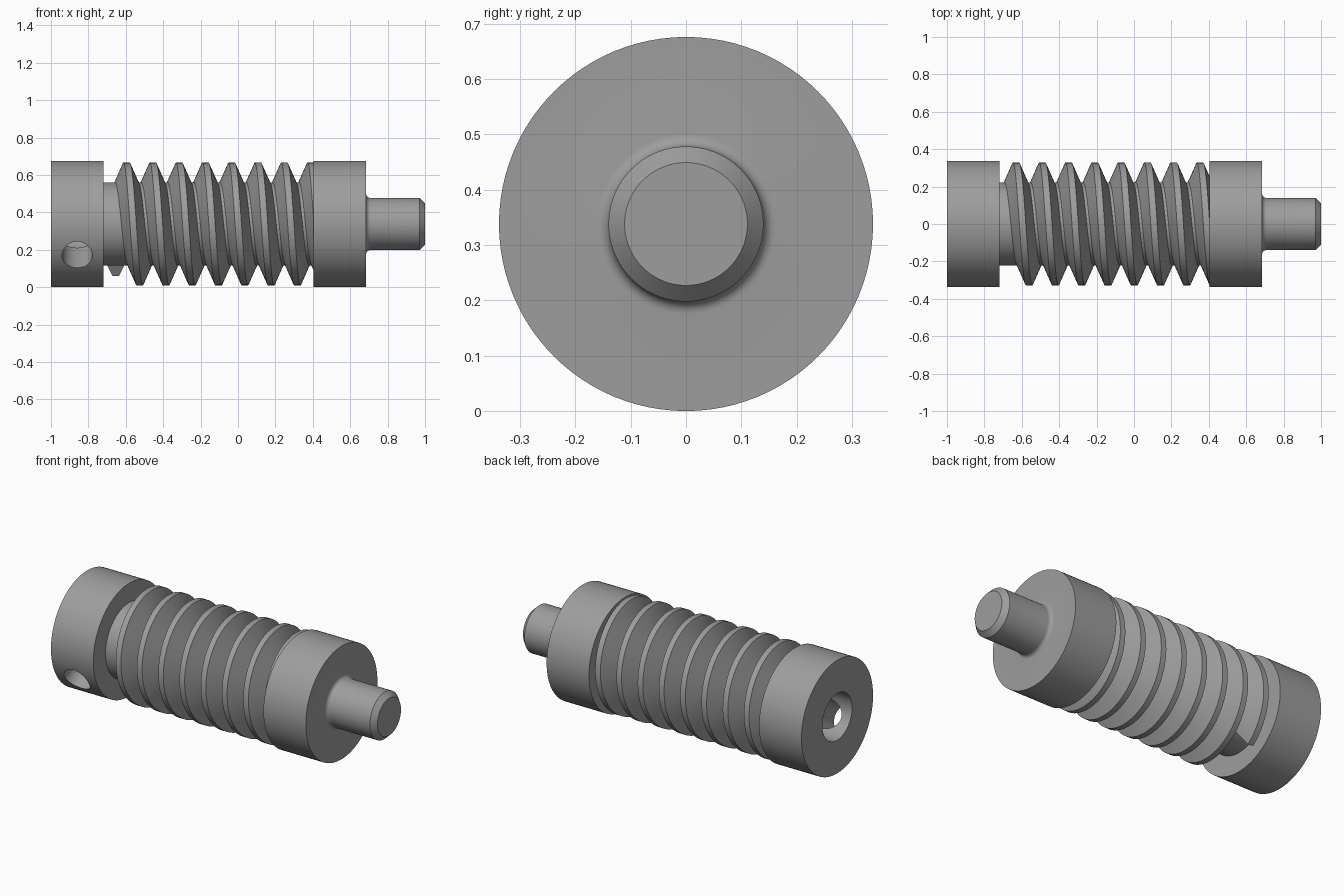
import bpy, bmesh, math
from mathutils import Matrix, Vector

if "Cube" in bpy.data.objects:
    bpy.data.objects.remove(bpy.data.objects["Cube"])

R = 0.338            # collar radius, also axis height
SEG = 96

steel = bpy.data.materials.new("steel grey")
steel.diffuse_color = (0.34, 0.34, 0.34, 1)
steel.use_nodes = True
steel.node_tree.nodes["Principled BSDF"].inputs["Base Color"].default_value = steel.diffuse_color


def point(x, r, a):
    """Point around the long axis; a = 0 is the bottom, growing toward the back."""
    return (x, r * math.sin(a), R - r * math.cos(a))


def finish(name, bm):
    bmesh.ops.remove_doubles(bm, verts=bm.verts, dist=1e-5)
    bmesh.ops.recalc_face_normals(bm, faces=bm.faces)
    me = bpy.data.meshes.new(name)
    bm.to_mesh(me)
    bm.free()
    me.materials.append(steel)
    ob = bpy.data.objects.new(name, me)
    bpy.context.collection.objects.link(ob)
    return ob


def smooth(ob):
    bpy.ops.object.select_all(action='DESELECT')
    ob.select_set(True)
    bpy.context.view_layer.objects.active = ob
    bpy.ops.object.shade_smooth_by_angle(angle=math.radians(30))


# Turned shaft: socket, left collar, core, right collar, filleted and chamfered pin
f = 0.022
fillet = [(0.685 + f - f * math.cos(t), 0.14 + f - f * math.sin(t))
          for t in (i * math.pi / 12 for i in range(7))]
profile = [(-0.685, 0.14), (-1, 0.14), (-1, R), (-0.72, R), (-0.72, 0.223),
           (0.405, 0.223), (0.405, R), (0.685, R)] + fillet + [(0.97, 0.14), (1, 0.111)]
bm = bmesh.new()
rings = [[bm.verts.new(point(x, r, 2 * math.pi * i / SEG)) for i in range(SEG)]
         for x, r in profile]
for a, b in zip(rings, rings[1:]):
    for i in range(SEG):
        j = (i + 1) % SEG
        bm.faces.new((a[i], a[j], b[j], b[i]))
bm.faces.new(rings[0])      # socket floor
bm.faces.new(rings[-1])     # pin end
shaft = finish("shaft", bm)

# Slanted screw hole from the collar surface into the socket
direction = Vector((0, -math.cos(math.radians(30)), -0.5))
bm = bmesh.new()
bmesh.ops.create_cone(bm, cap_ends=True, segments=48, radius1=0.081, radius2=0.081, depth=0.5,
                      matrix=Matrix.Translation(Vector((-0.86, 0, R)) + direction * 0.25)
                      @ direction.to_track_quat('Z', 'Y').to_matrix().to_4x4())
cutter = finish("hole_cutter", bm)
cutter.hide_render = True
mod = shaft.modifiers.new("screw_hole", 'BOOLEAN')
mod.operation = 'DIFFERENCE'
mod.solver = 'EXACT'
mod.object = cutter
bpy.context.view_layer.objects.active = shaft
bpy.ops.object.modifier_apply(modifier=mod.name)
bpy.data.objects.remove(cutter)
smooth(shaft)

# Helical worm thread, running into the right collar
PITCH = 0.1405
section = [(-0.067, 0.213), (-0.017, 0.328), (0.017, 0.328), (0.067, 0.213)]
start, stop = math.radians(32), 2 * math.pi * 8.1
steps = 8 * SEG
bm = bmesh.new()
loops = []
for k in range(steps + 1):
    a = start + (stop - start) * k / steps
    x0 = -0.666 + PITCH * a / (2 * math.pi)
    loops.append([bm.verts.new(point(x0 + dx, r, a)) for dx, r in section])
for a, b in zip(loops, loops[1:]):
    for i in range(4):
        j = (i + 1) % 4
        bm.faces.new((a[i], a[j], b[j], b[i]))
bm.faces.new(loops[0])
bm.faces.new(loops[-1])
smooth(finish("worm_thread", bm))
